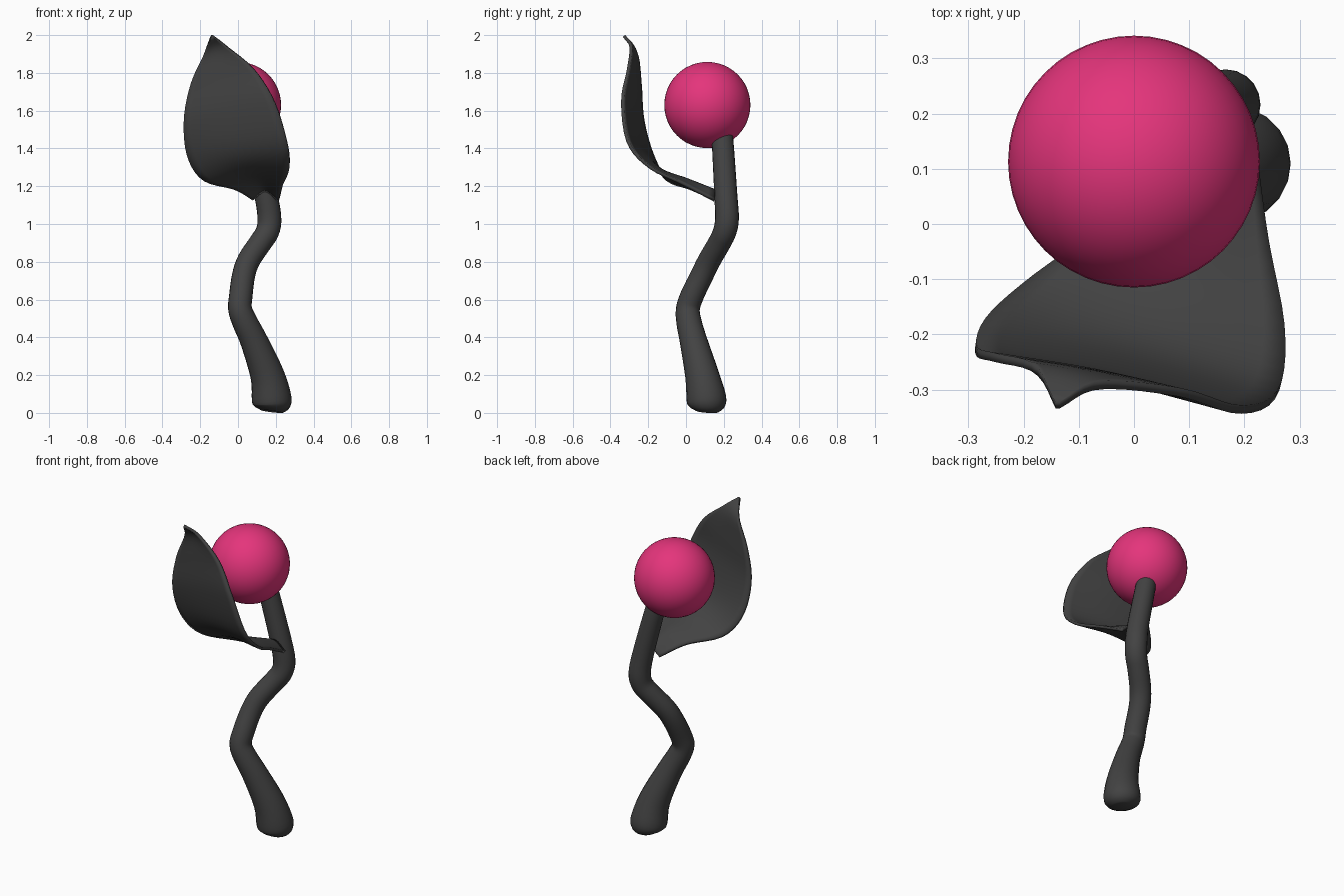
import bpy, bmesh
from math import cos, sin, tau
from mathutils import Vector

if "Cube" in bpy.data.objects:
    bpy.data.objects.remove(bpy.data.objects["Cube"])


def material(name, rgb):
    m = bpy.data.materials.new(name)
    m.diffuse_color = (*rgb, 1)
    m.use_nodes = True
    m.node_tree.nodes["Principled BSDF"].inputs["Base Color"].default_value = m.diffuse_color
    return m


dark = material("charcoal", (0.055, 0.055, 0.055))
pink = material("pink", (0.78, 0.035, 0.2))


def spline(pts, t):
    """Catmull-Rom point at t in 0..1 through pts."""
    n = len(pts) - 1
    i = min(int(t * n), n - 1)
    u = t * n - i
    b, c = pts[i], pts[i + 1]
    a = pts[i - 1] if i > 0 else 2 * b - c
    d = pts[i + 2] if i + 2 <= n else 2 * c - b
    return 0.5 * (2 * b + (c - a) * u + (2 * a - 5 * b + 4 * c - d) * u ** 2
                  + (3 * b - a - 3 * c + d) * u ** 3)


def loft(bm, rows, closed):
    """Skin neighbouring rows of vertices with quads."""
    n = len(rows[0])
    for a, b in zip(rows, rows[1:]):
        for j in range(n if closed else n - 1):
            k = (j + 1) % n
            bm.faces.new((a[j], a[k], b[k], b[j]))


def mesh_object(name, bm, mat):
    bmesh.ops.recalc_face_normals(bm, faces=bm.faces)
    me = bpy.data.meshes.new(name)
    bm.to_mesh(me)
    bm.free()
    for p in me.polygons:
        p.use_smooth = True
    me.materials.append(mat)
    ob = bpy.data.objects.new(name, me)
    bpy.context.collection.objects.link(ob)
    return ob


# Berry: round bud on top of the stem
bm = bmesh.new()
bmesh.ops.create_uvsphere(bm, u_segments=48, v_segments=24, radius=0.228)
mesh_object("berry", bm, pink).location = (0, 0.113, 1.63)

# Stem: crooked tapering tube (x, y, z, radius) with a rounded foot
path = [(.178, .11, .008, .06), (.18, .111, .03, .092), (.178, .108, .075, .105),
        (.155, .085, .2, .09), (.085, .04, .38, .073), (.037, .016, .48, .067),
        (.011, .01, .55, .063), (.015, .032, .62, .062), (.03, .085, .73, .061),
        (.058, .125, .81, .061), (.118, .177, .9, .061), (.156, .205, .96, .062),
        (.166, .217, 1.03, .063), (.148, .211, 1.15, .061),
        (.075, .193, 1.45, .057), (.06, .186, 1.51, .052)]
centres = [Vector(p[:3]) for p in path]
radii = [p[3] for p in path]
bm = bmesh.new()
rings, steps, sides = [], 60, 20
for i in range(steps + 1):
    t = i / steps
    tangent = spline(centres, min(t + .03, 1)) - spline(centres, max(t - .03, 0))
    turn = Vector((0, 0, 1)).rotation_difference(tangent)
    centre, r = spline(centres, t), spline(radii, t)
    angles = [tau * j / sides for j in range(sides)]
    rings.append([bm.verts.new(centre + turn @ Vector((r * cos(a), r * sin(a), 0)))
                  for a in angles])
loft(bm, rings, True)
bm.faces.new(rings[0])
bm.faces.new(rings[-1])
for v in bm.verts:
    v.co.z = max(v.co.z, 0)
mesh_object("stem", bm, dark)

# Leaf: surface lofted between its left and right edges, raised along the middle at its base
left = [(-.142, -.328, 1.996), (-.18, -.262, 1.9), (-.25, -.242, 1.74),
        (-.286, -.228, 1.55), (-.268, -.175, 1.36), (-.185, -.1, 1.235),
        (-.02, .025, 1.187), (.075, .15, 1.13)]
right = [(-.134, -.328, 1.995), (-.06, -.292, 1.94), (.085, -.305, 1.82),
         (.192, -.336, 1.65), (.26, -.305, 1.43), (.272, -.19, 1.3),
         (.24, -.02, 1.215), (.215, .15, 1.125)]
raised = [(0, 0), (.005, 0), (.005, 0), (.012, 0), (.012, 0), (.012, .02),
          (0, .035), (0, .05)]
left, right = ([Vector(p) for p in e] for e in (left, right))
mids = [(a + b) / 2 + Vector((0, *c)) for a, b, c in zip(left, right, raised)]
bm = bmesh.new()
rows = []
for i in range(33):
    across = [spline(e, i / 32) for e in (left, mids, right)]
    rows.append([bm.verts.new(spline(across, j / 12)) for j in range(13)])
loft(bm, rows, False)
leaf = mesh_object("leaf", bm, dark)
sol = leaf.modifiers.new("thickness", 'SOLIDIFY')
sol.thickness = 0.016
sol.offset = 0
